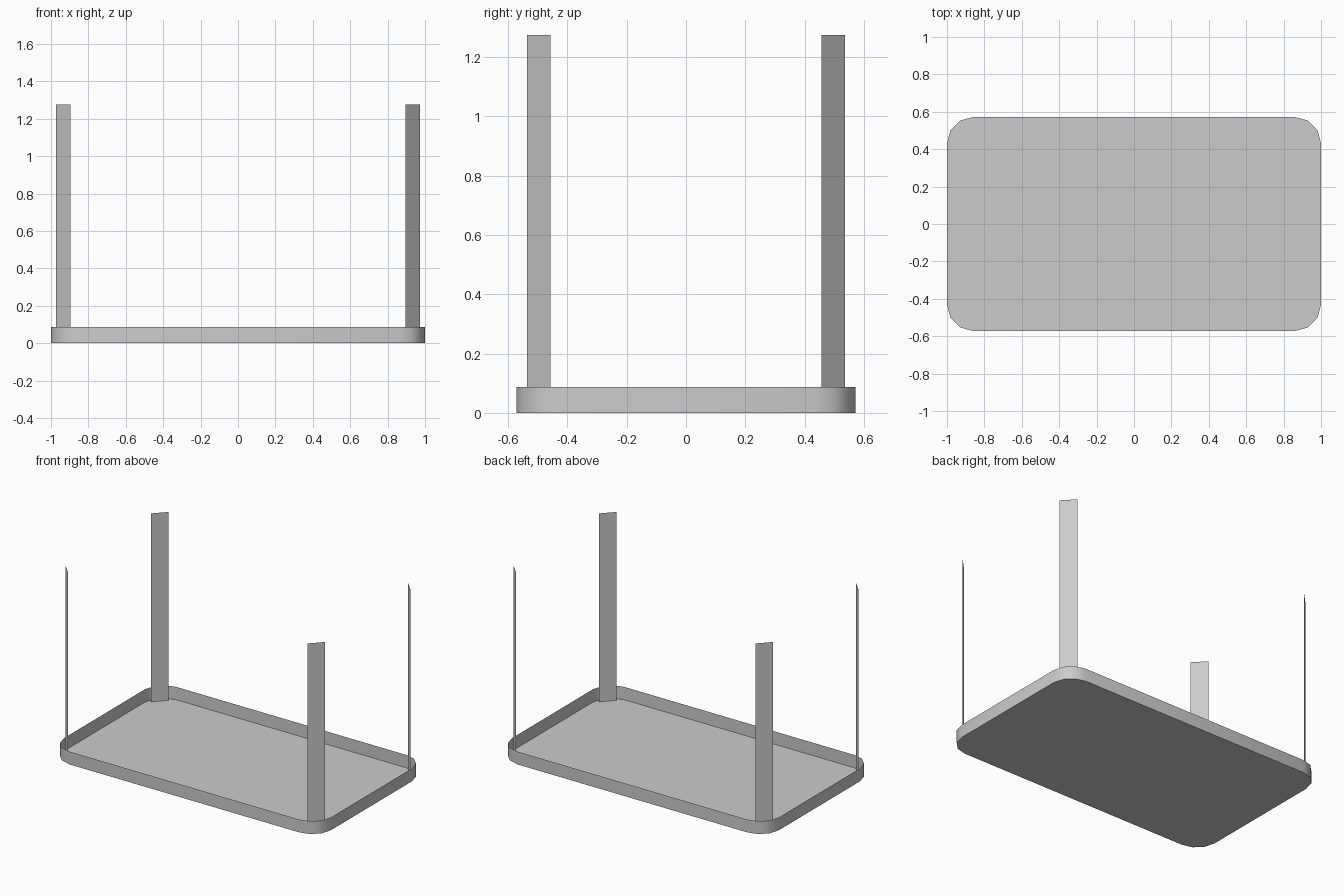
import bpy, math

if "Cube" in bpy.data.objects:
    bpy.data.objects.remove(bpy.data.objects["Cube"])

HX, HY, R, RIM, TOP = 1.0, 0.572, 0.14, 0.087, 1.275


def make_object(name, verts, faces):
    mesh = bpy.data.meshes.new(name)
    mesh.from_pydata(verts, [], faces)
    mesh.update()
    obj = bpy.data.objects.new(name, mesh)
    bpy.context.collection.objects.link(obj)
    return obj


# rounded rectangle outline, three segments per corner
outline = []
for k, (sx, sy) in enumerate([(1, 1), (-1, 1), (-1, -1), (1, -1)]):
    for i in range(4):
        a = math.radians(90 * k + 30 * i)
        outline.append((sx * (HX - R) + R * math.cos(a),
                        sy * (HY - R) + R * math.sin(a)))

# tabletop lying face down: one flat sheet with a thin upright rim
n = len(outline)
verts = [(x, y, 0) for x, y in outline] + [(x, y, RIM) for x, y in outline]
faces = [tuple(reversed(range(n)))]
faces += [(i, (i + 1) % n, n + (i + 1) % n, n + i) for i in range(n)]
tabletop = make_object("tabletop", verts, faces)
bpy.context.view_layer.objects.active = tabletop
tabletop.select_set(True)
bpy.ops.object.shade_smooth_by_angle(angle=math.radians(40))

# flat sheet legs set diagonally inside each corner
for side, sx in (("right", 1), ("left", -1)):
    for end, sy in (("front", -1), ("back", 1)):
        a = (sx * 0.973, sy * 0.457)
        b = (sx * 0.896, sy * 0.537)
        if sx * sy < 0:
            a, b = b, a
        make_object(f"{end}_{side}_leg",
                    [(*a, 0), (*b, 0), (*b, TOP), (*a, TOP)],
                    [(0, 1, 2, 3)])
